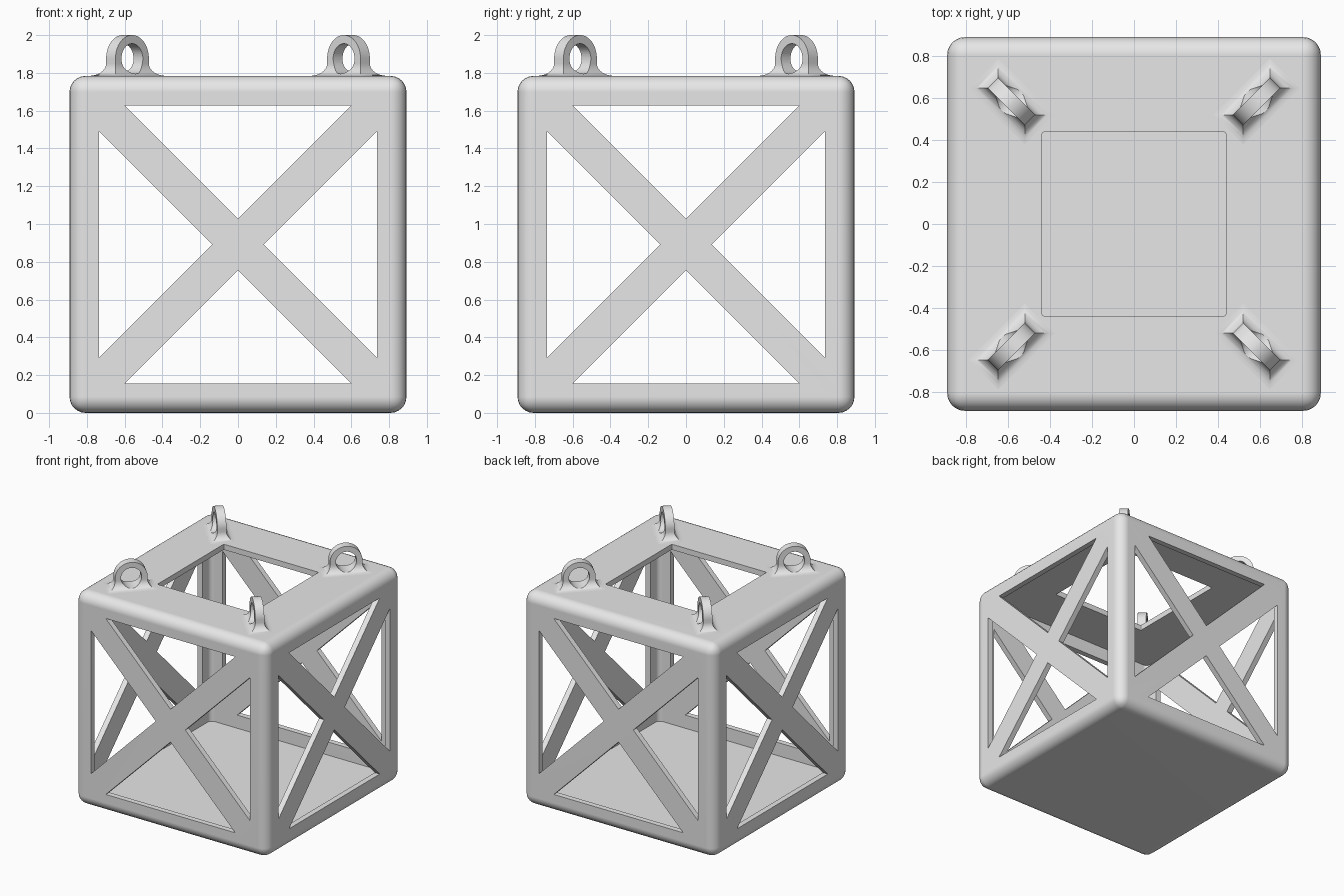
import bpy, bmesh, math
from mathutils import Matrix, Vector

if "Cube" in bpy.data.objects:
    bpy.data.objects.remove(bpy.data.objects["Cube"])

H = 0.892          # half size of the box
WALL = 0.046       # wall thickness
TOP = 2 * H
grey = bpy.data.materials.new("light_grey")
grey.diffuse_color = (0.8, 0.8, 0.8, 1)
grey.use_nodes = True
grey.node_tree.nodes["Principled BSDF"].inputs["Base Color"].default_value = grey.diffuse_color


def to_object(name, bm):
    bmesh.ops.recalc_face_normals(bm, faces=bm.faces)
    me = bpy.data.meshes.new(name)
    bm.to_mesh(me)
    bm.free()
    ob = bpy.data.objects.new(name, me)
    bpy.context.collection.objects.link(ob)
    me.materials.append(grey)
    return ob


def activate(ob):
    bpy.ops.object.select_all(action='DESELECT')
    ob.select_set(True)
    bpy.context.view_layer.objects.active = ob


def cut(ob, cutter):
    mod = ob.modifiers.new("cut", 'BOOLEAN')
    mod.operation, mod.solver, mod.object = 'DIFFERENCE', 'EXACT', cutter
    activate(ob)
    bpy.ops.object.modifier_apply(modifier=mod.name)
    bpy.data.objects.remove(cutter)


def smooth(ob):
    activate(ob)
    bpy.ops.object.shade_smooth_by_angle(angle=math.radians(30))
    mod = ob.modifiers.new("weighted", 'WEIGHTED_NORMAL')
    mod.keep_sharp = True


def box(name, size, centre, radius=0.0, segments=6, upright_only=False):
    bm = bmesh.new()
    bmesh.ops.create_cube(bm, size=1, matrix=Matrix.Translation(centre) @ Matrix.Diagonal((*size, 1)))
    if radius:
        edges = [e for e in bm.edges if not upright_only
                 or abs(e.verts[0].co.z - e.verts[1].co.z) > 0.01]
        bmesh.ops.bevel(bm, geom=edges, offset=radius, segments=segments,
                        profile=0.5, affect='EDGES')
    return to_object(name, bm)


def window_cutter(angle):
    # four triangles that leave a diagonal cross, run through both opposite walls
    bm = bmesh.new()
    far, near = 0.736, 0.137
    for k in range(4):
        turn = Matrix.Rotation(k * math.pi / 2, 4, 'Y')
        tri = [(near, 0), (far, far - near), (far, near - far)]
        rings = [[bm.verts.new(turn @ Vector((a, y, b))) for a, b in tri] for y in (-1.2, 1.2)]
        bm.faces.new(rings[0])
        bm.faces.new(rings[1][::-1])
        for i in range(3):
            j = (i + 1) % 3
            bm.faces.new((rings[0][i], rings[0][j], rings[1][j], rings[1][i]))
    bmesh.ops.transform(bm, verts=bm.verts,
                        matrix=Matrix.Translation((0, 0, H)) @ Matrix.Rotation(angle, 4, 'Z'))
    return to_object("window_cutter", bm)


# Hollow rounded box with crossed windows and a square opening on top
frame = box("crate_frame", (2 * H,) * 3, (0, 0, H), 0.085)
inner = 2 * (H - WALL)
cut(frame, box("hollow", (inner,) * 3, (0, 0, H), 0.04, 4, True))
cut(frame, window_cutter(0))
cut(frame, window_cutter(math.pi / 2))
cut(frame, box("top_hole", (0.878, 0.878, 0.6), (0, 0, TOP), 0.01, 2, True))
smooth(frame)


# Lifting eyes: a flared foot rising into a rounded arch, with a round hole
R, HOLE, HALF_T, FLARE = 0.125, 0.08, 0.035, 0.065
CENTRE = 2.0 - TOP - R


def lifting_eye(name, angle):
    levels = [(R + FLARE, HALF_T + FLARE, -0.03)]
    for i in range(9):
        p = i / 8 * math.pi / 2
        o = FLARE * (1 - math.sin(p))
        levels.append((R + o, HALF_T + o, FLARE * (1 - math.cos(p))))
    for i in range(16):
        p = i / 16 * math.pi / 2
        levels.append((R * math.cos(p), HALF_T, CENTRE + R * math.sin(p)))
    levels.append((0.003, HALF_T, CENTRE + R))
    bm = bmesh.new()
    rings = [[bm.verts.new((sx * u, sy * v, z)) for sx, sy in ((-1, -1), (1, -1), (1, 1), (-1, 1))]
             for u, v, z in levels]
    for a, b in zip(rings, rings[1:]):
        for i in range(4):
            j = (i + 1) % 4
            bm.faces.new((a[i], a[j], b[j], b[i]))
    bm.faces.new(rings[0][::-1])
    bm.faces.new(rings[-1])
    eye = to_object(name, bm)

    bm = bmesh.new()
    bmesh.ops.create_cone(bm, cap_ends=True, segments=40, radius1=HOLE, radius2=HOLE, depth=0.6,
                          matrix=Matrix.Translation((0, 0, CENTRE)) @ Matrix.Rotation(math.pi / 2, 4, 'X'))
    cut(eye, to_object("eye_hole", bm))
    smooth(eye)
    reach = 0.585 * math.sqrt(2)
    eye.location = (reach * math.cos(angle), reach * math.sin(angle), TOP)
    eye.rotation_euler.z = angle


for k, corner in enumerate(("back_right", "back_left", "front_left", "front_right")):
    lifting_eye("lifting_eye_" + corner, math.pi / 4 + k * math.pi / 2)
